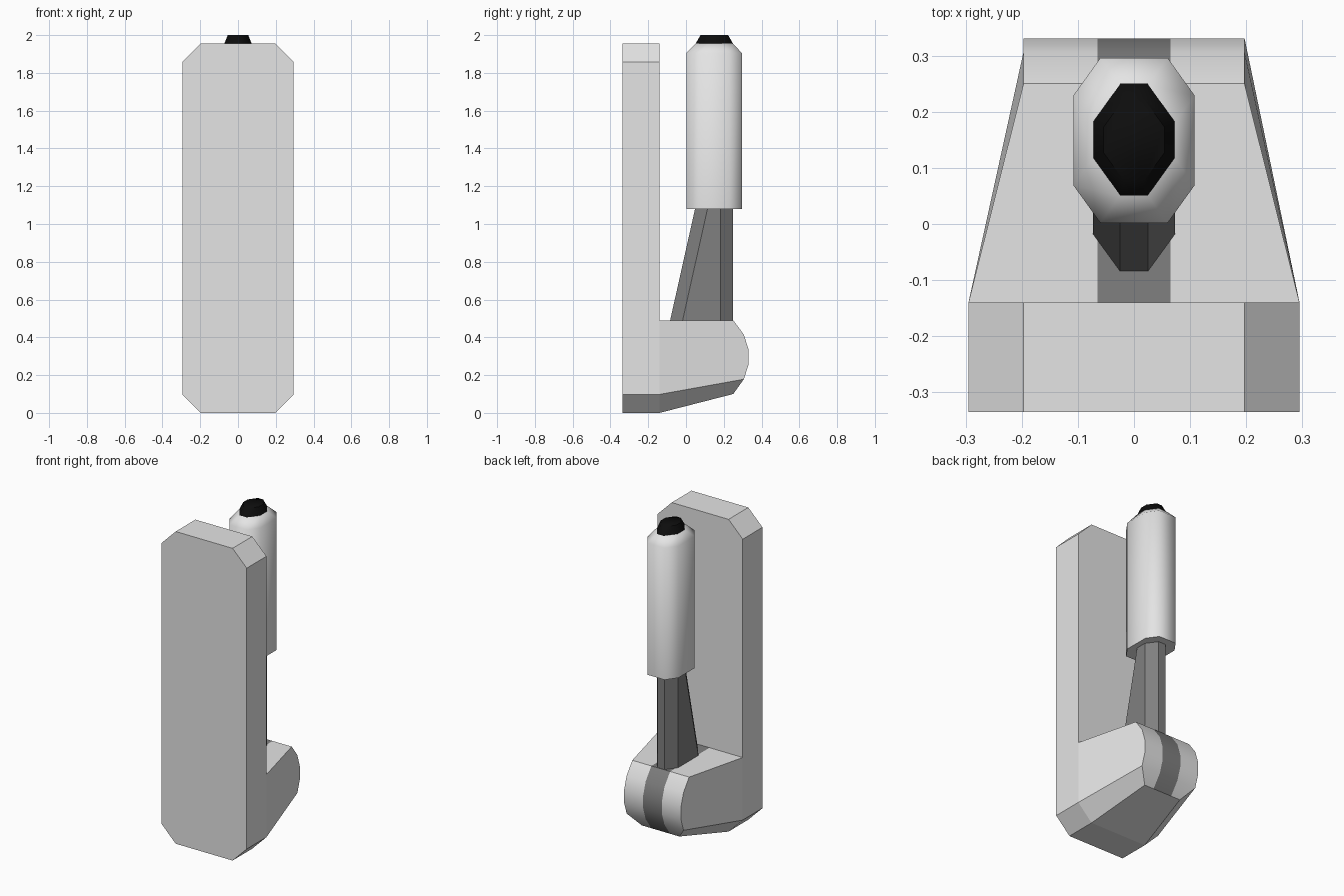
import bpy, bmesh, math

if "Cube" in bpy.data.objects:
    bpy.data.objects.remove(bpy.data.objects["Cube"])


def material(name, v):
    m = bpy.data.materials.new(name)
    m.diffuse_color = (v, v, v, 1)
    m.use_nodes = True
    m.node_tree.nodes["Principled BSDF"].inputs["Base Color"].default_value = m.diffuse_color
    return m


LIGHT = material("light grey", 0.78)
DARK = material("dark grey", 0.215)
BLACK = material("black", 0.004)


def finish(name, bm, mats, angle=None):
    bmesh.ops.recalc_face_normals(bm, faces=bm.faces)
    me = bpy.data.meshes.new(name)
    bm.to_mesh(me)
    bm.free()
    ob = bpy.data.objects.new(name, me)
    bpy.context.collection.objects.link(ob)
    for m in mats:
        me.materials.append(m)
    if angle:
        bpy.ops.object.select_all(action='DESELECT')
        ob.select_set(True)
        bpy.context.view_layer.objects.active = ob
        bpy.ops.object.shade_smooth_by_angle(angle=math.radians(angle))
    return ob


def octagon(w, y0, y1, z, cx, cy):
    """Chamfered rectangle in plan: half width w, from y0 to y1."""
    return [(w, y0 + cy, z), (w, y1 - cy, z), (w - cx, y1, z), (cx - w, y1, z),
            (-w, y1 - cy, z), (-w, y0 + cy, z), (cx - w, y0, z), (w - cx, y0, z)]


def loft(name, rings, mat, angle=None):
    bm = bmesh.new()
    rows = [[bm.verts.new(p) for p in r] for r in rings]
    n = len(rows[0])
    for a, b in zip(rows, rows[1:]):
        for i in range(n):
            j = (i + 1) % n
            bm.faces.new((a[i], a[j], b[j], b[i]))
    bm.faces.new(rows[0])
    bm.faces.new(rows[-1])
    return finish(name, bm, [mat], angle)


# upright plate with chamfered corners
W, C, TOP = 0.295, 0.098, 1.955
outline = [(W, C), (W, TOP - C), (W - C, TOP), (C - W, TOP),
           (-W, TOP - C), (-W, C), (C - W, 0), (W - C, 0)]
loft("front_plate", [[(x, y, z) for x, z in outline] for y in (-0.335, -0.14)], LIGHT)

# tapering foot with a rounded end and a dark centre stripe
# rows run over the top, round the end and back underneath: y, z, half width
profile = [(-0.14, 0.49, W), (0.25, 0.49, 0.197), (0.306, 0.415, 0.197),
           (0.331, 0.335, 0.197), (0.331, 0.255, 0.197), (0.306, 0.178, 0.197),
           (0.25, 0.1, 0.13), (-0.14, 0.0, W - C)]
bm = bmesh.new()
rows = [[bm.verts.new((x, y, z)) for x in (-w, -0.065, 0.065, w)] for y, z, w in profile]
for k, (a, b) in enumerate(zip(rows, rows[1:])):
    for i in range(3):
        f = bm.faces.new((a[i], a[i + 1], b[i + 1], b[i]))
        f.material_index = 1 if i == 1 and k < 6 else 0
for col, s in ((0, -1), (3, 1)):
    low = bm.verts.new((s * W, -0.14, C))
    bm.faces.new([r[col] for r in rows[:6]] + [low])
    bm.faces.new([low, rows[5][col], rows[6][col], rows[7][col]])
finish("foot", bm, [LIGHT, DARK], 35)

# sloping stem, stretched towards the plate at its base
loft("stem", [octagon(0.073, -0.085, 0.248, 0.485, 0.048, 0.066),
              octagon(0.073, 0.05, 0.248, 1.09, 0.048, 0.066)], DARK)

# smooth handle with bevelled top
loft("handle", [octagon(0.108, 0.002, 0.296, 1.08, 0.048, 0.067),
                octagon(0.108, 0.002, 0.296, 1.905, 0.048, 0.067),
                octagon(0.073, 0.05, 0.248, 1.955, 0.048, 0.067)], LIGHT, 65)

# black button on top
loft("button", [octagon(0.073, 0.05, 0.25, 1.953, 0.048, 0.067),
                octagon(0.054, 0.077, 0.223, 2.0, 0.036, 0.05)], BLACK, 65)
